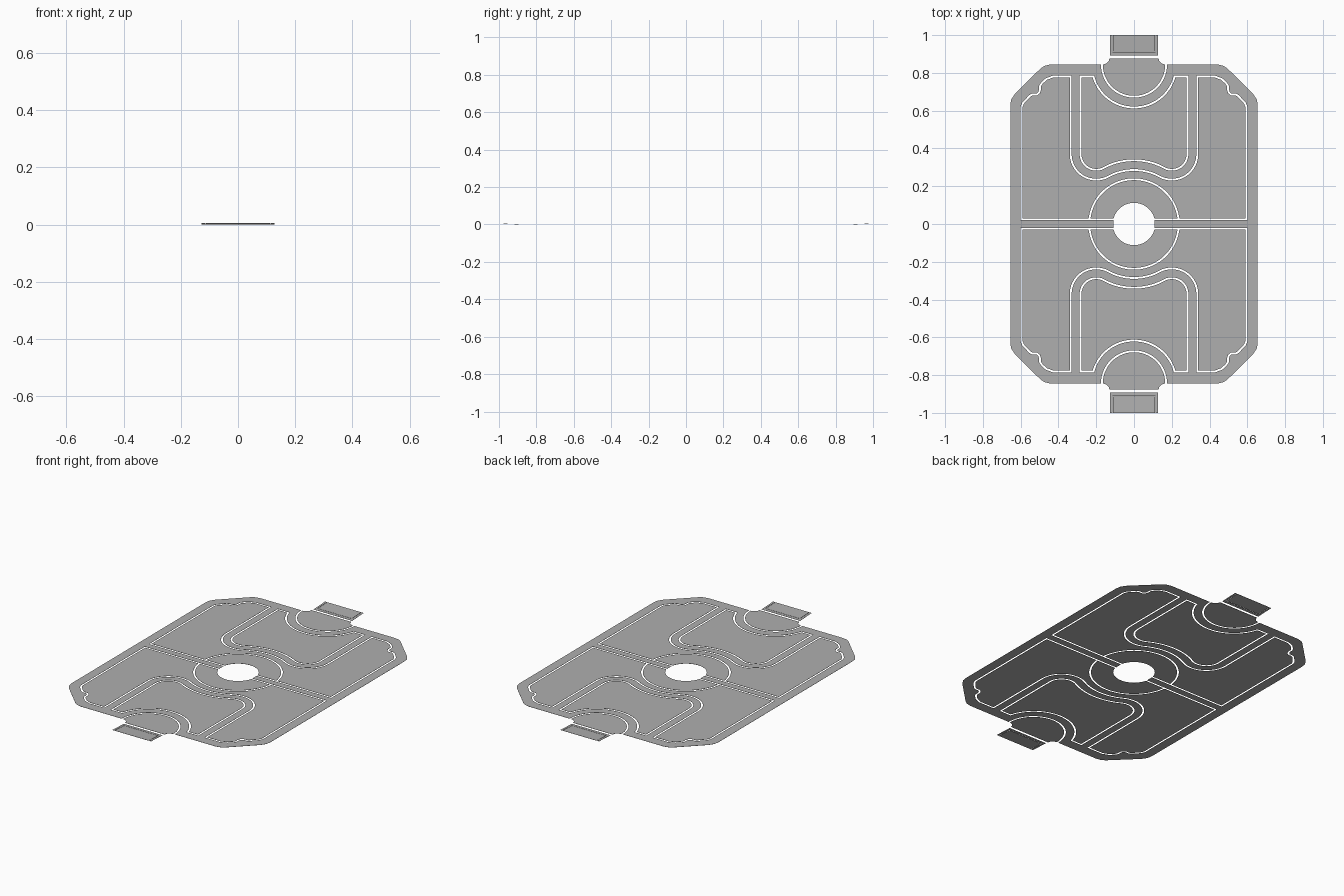
import bpy, bmesh, math
from mathutils import Vector
from mathutils.geometry import tessellate_polygon

if "Cube" in bpy.data.objects:
    bpy.data.objects.remove(bpy.data.objects["Cube"])

H = 0.005          # half width of the open line gaps
GOAL_Y = 0.844     # centre of the goal arcs
THICK = 0.001      # sheet thickness

grey = bpy.data.materials.new("dark_grey")
grey.diffuse_color = (0.43, 0.43, 0.43, 1)
grey.use_nodes = True
grey.node_tree.nodes["Principled BSDF"].inputs["Base Color"].default_value = grey.diffuse_color


def arc(cx, cy, r, a0, a1, n=24):
    """Points on an arc, angles in degrees."""
    return [(cx + r * math.cos(math.radians(a0 + (a1 - a0) * i / n)),
             cy + r * math.sin(math.radians(a0 + (a1 - a0) * i / n))) for i in range(n + 1)]


def sym(right):
    """Continue a right-hand path with its mirror image across x = 0."""
    return right + [(-x, y) for x, y in reversed(right) if abs(x) > 1e-6]


def flip(pts):
    return [(x, -y) for x, y in reversed(pts)]


def offset(path, d, closed=False):
    """Shift a path to its left by d, with mitred corners."""
    p = [Vector(q) for q in path]
    n, out = len(p), []
    for i in range(n):
        segs = []
        if closed or i > 0:
            segs.append(p[i] - p[i - 1])
        if closed or i < n - 1:
            segs.append(p[(i + 1) % n] - p[i])
        nor = [Vector((-s.y, s.x)).normalized() for s in segs]
        a, b = nor[0], nor[-1]
        q = p[i] + (a + b) * (d / (1 + a.dot(b)))
        out.append((q.x, q.y))
    return out


def panel(name, loops, height=lambda y: 0.0):
    """Thin sheet from an outer loop and optional hole loops."""
    vecs = [[Vector((x, y, 0)) for x, y in lp] for lp in loops]
    flat = [v for lp in vecs for v in lp]
    bm = bmesh.new()
    verts = [bm.verts.new((v.x, v.y, height(v.y))) for v in flat]
    for tri in tessellate_polygon(vecs):
        a, b, c = (flat[i] for i in tri)
        area = (b - a).cross(c - a).z
        if abs(area) < 1e-10:
            continue
        order = tri if area > 0 else tri[::-1]
        bm.faces.new([verts[i] for i in order])
    me = bpy.data.meshes.new(name)
    bm.to_mesh(me)
    bm.free()
    me.materials.append(grey)
    ob = bpy.data.objects.new(name, me)
    bpy.context.collection.objects.link(ob)
    solid = ob.modifiers.new("thickness", 'SOLIDIFY')
    solid.thickness = THICK
    solid.offset = 1
    return ob


def both_ends(name, loop, height=lambda y: 0.0):
    panel(name + "_back", [loop], height)
    panel(name + "_front", [flip(loop)], height)


# Line around one half of the field, including the U-shaped lane
TURN = math.degrees(math.atan2(0.37, 0.2))
half_line = sym(
    [(0.109, 0.025), (0.595, 0.025), (0.595, 0.62), (0.587, 0.64), (0.552, 0.678),
     (0.54, 0.685), (0.515, 0.685), (0.503, 0.695), (0.498, 0.71), (0.498, 0.73),
     (0.488, 0.745), (0.465, 0.767), (0.43, 0.78), (0.335, 0.78)]
    + arc(0.2, 0.37, 0.135, 0, -180 + TURN)
    + arc(0, 0, 0.2856, TURN, 90)[1:])

# Line around the inner lane panel
lane_line = sym(
    arc(0, 0.84, 0.223, -90, -math.degrees(math.asin(0.06 / 0.223)))
    + [(0.283, 0.78)]
    + arc(0.2, 0.37, 0.083, 0, -180 + TURN)
    + arc(0, 0, 0.3376, TURN, 90)[1:])

# Surround: outer border, lanes and centre strip in one sheet
outline = sym(
    [(0.655, 0.63), (0.65, 0.66), (0.63, 0.69), (0.495, 0.823),
     (0.475, 0.837), (0.445, GOAL_Y)]
    + arc(0, GOAL_Y, 0.17 + H, 0, -90))
field_hole = offset(half_line, -H)
lane_hole = offset(lane_line, H, True)
panel("surround", [outline + flip(outline), field_hole + flip(field_hole),
                   lane_hole, flip(lane_hole)])

# Lane panels
both_ends("lane_panel", offset(lane_line, -H, True))

# Half-field panels, cut back to the centre circle
edge_y = 0.025 + H


def ang(r):
    return math.degrees(math.asin(edge_y / r))


r_out, r_in, r_hole = 0.237 + H, 0.237 - H, 0.112
both_ends("field_half", offset(half_line, H)[1:-1]
          + arc(0, 0, r_out, 180 - ang(r_out), ang(r_out), 48))

# Centre ring halves
both_ends("centre_ring", arc(0, 0, r_in, ang(r_in), 180 - ang(r_in), 48)
          + arc(0, 0, r_hole, 180 - ang(r_hole), ang(r_hole), 48))

# Goal mouths
both_ends("goal_mouth", sym(
    [(0.13, 0.877), (0.134, 0.862), (0.148, 0.849)] + arc(0, GOAL_Y, 0.17 - H, 0, -90)))


# Gently rising goal floors with a thin frame on three sides
def ramp(y):
    return 0.005 * (abs(y) - 0.892) / 0.108


both_ends("goal_frame", sym([(0.127, 0.892), (0.127, 1.0), (0.114, 1.0), (0.114, 0.91)]), ramp)
both_ends("goal_floor", sym([(0.112, 0.912), (0.112, 1.0)]), ramp)
